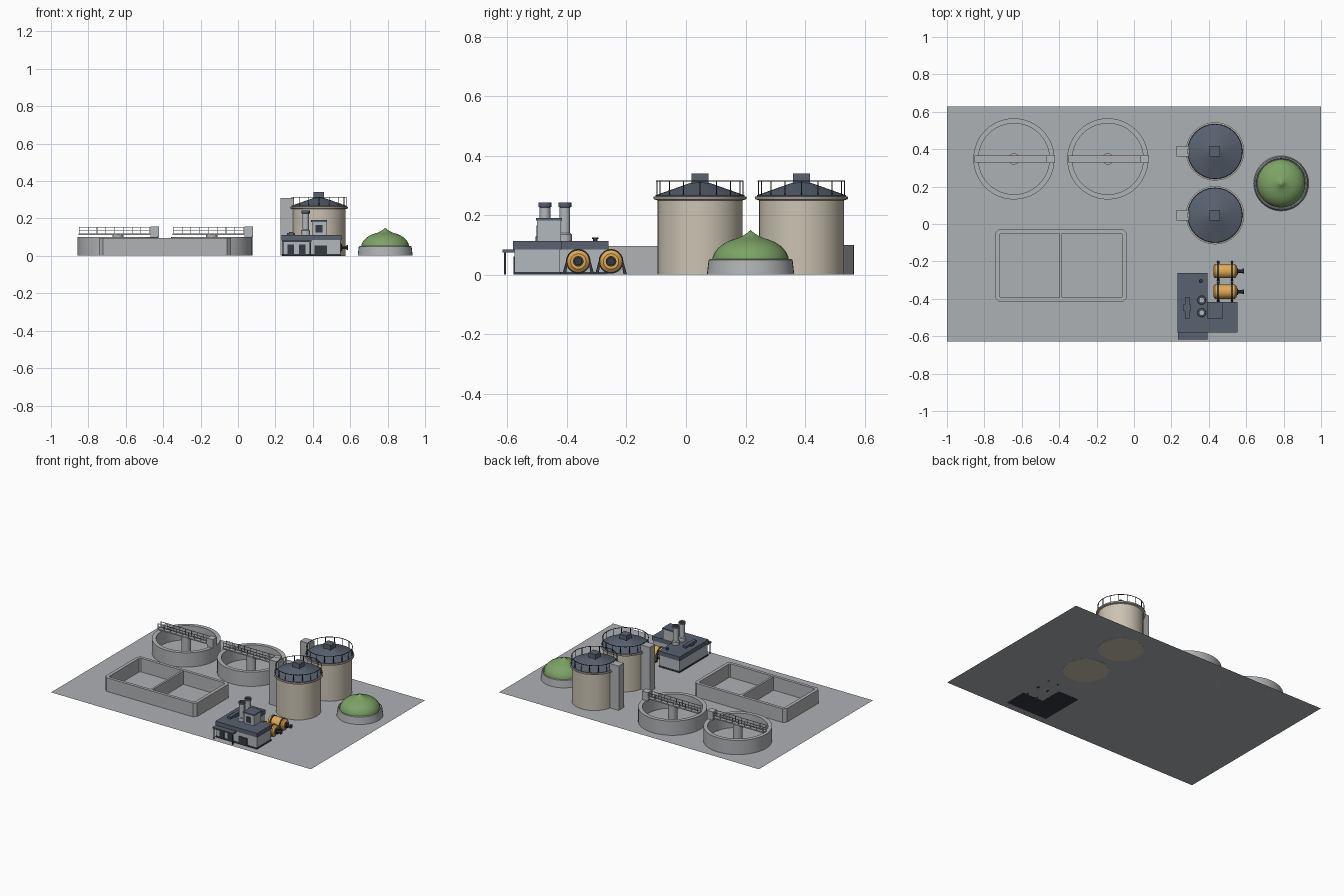
import bpy, bmesh, math
from mathutils import Vector, Matrix

if "Cube" in bpy.data.objects:
    bpy.data.objects.remove(bpy.data.objects["Cube"])


def mat(name, r, g, b):
    m = bpy.data.materials.new(name)
    m.diffuse_color = (r, g, b, 1)
    m.use_nodes = True
    m.node_tree.nodes["Principled BSDF"].inputs["Base Color"].default_value = m.diffuse_color
    return m


GROUND = mat("ground_grey", 0.42, 0.44, 0.46)
CONC = mat("concrete", 0.44, 0.45, 0.46)
BEIGE = mat("tank_beige", 0.60, 0.55, 0.45)
SLATE = mat("slate_roof", 0.10, 0.12, 0.16)
DARK = mat("dark_metal", 0.035, 0.04, 0.05)
WALL = mat("wall_light_grey", 0.45, 0.48, 0.51)
GREEN = mat("dome_green", 0.20, 0.36, 0.13)
YELLOW = mat("tank_yellow", 0.75, 0.40, 0.08)


def finish(bm, name, m, smooth=False):
    bmesh.ops.recalc_face_normals(bm, faces=bm.faces)
    me = bpy.data.meshes.new(name)
    bm.to_mesh(me)
    bm.free()
    me.materials.append(m)
    ob = bpy.data.objects.new(name, me)
    bpy.context.collection.objects.link(ob)
    if smooth:
        bpy.ops.object.select_all(action='DESELECT')
        ob.select_set(True)
        bpy.context.view_layer.objects.active = ob
        bpy.ops.object.shade_smooth_by_angle(angle=math.radians(30))
    return ob


def add_box(bm, x0, x1, y0, y1, z0, z1):
    mx = Matrix.Translation(((x0 + x1) / 2, (y0 + y1) / 2, (z0 + z1) / 2)) @ \
        Matrix.Diagonal((x1 - x0, y1 - y0, z1 - z0, 1))
    bmesh.ops.create_cube(bm, size=1, matrix=mx)


def boxes(name, m, *specs):
    bm = bmesh.new()
    for s in specs:
        add_box(bm, *s)
    return finish(bm, name, m)


def prism(name, m, pts, z0, z1):
    bm = bmesh.new()
    f = bm.faces.new([bm.verts.new((x, y, z0)) for x, y in pts])
    r = bmesh.ops.extrude_face_region(bm, geom=[f])
    bmesh.ops.translate(bm, vec=(0, 0, z1 - z0),
                        verts=[v for v in r['geom'] if isinstance(v, bmesh.types.BMVert)])
    return finish(bm, name, m)


def lathe(name, m, prof, loc, n=32, closed=False, axis='Z', smooth=True):
    """Revolve (radius, height) points; open profiles are capped, closed ones make rings."""
    bm = bmesh.new()
    rings = []
    for r, h in prof:
        if r < 1e-5:
            rings.append([bm.verts.new((0, 0, h))])
        else:
            rings.append([bm.verts.new((r * math.cos(2 * math.pi * i / n),
                                        r * math.sin(2 * math.pi * i / n), h)) for i in range(n)])
    pairs = list(zip(rings, rings[1:])) + ([(rings[-1], rings[0])] if closed else [])
    for a, b in pairs:
        for i in range(n):
            j = (i + 1) % n
            q = [a[i % len(a)], a[j % len(a)], b[j % len(b)], b[i % len(b)]]
            bm.faces.new(list(dict.fromkeys(q)))
    if not closed:
        for ring in (rings[0], rings[-1]):
            if len(ring) > 2:
                bm.faces.new(ring)
    mx = Matrix.Translation(loc)
    if axis == 'X':
        mx = mx @ Matrix.Rotation(math.pi / 2, 4, 'Y')
    bm.transform(mx)
    return finish(bm, name, m, smooth)


# Ground slab
bm = bmesh.new()
bm.faces.new([bm.verts.new(p) for p in ((-1, -.627, .001), (1, -.627, .001), (1, .627, .001), (-1, .627, .001))])
finish(bm, "ground", GROUND)

# Round settling tanks with walkway bridge
for k, cx in enumerate((-.642, -.14)):
    cy, t = .348, f"_{k + 1}"
    lathe("settler_wall" + t, CONC, [(.19, .001), (.217, .001), (.217, .1), (.19, .1)],
          (cx, cy, 0), 48, closed=True)
    lathe("settler_column" + t, CONC, [(.03, .001), (.03, .118)], (cx, cy, 0), 20)
    boxes("settler_bridge" + t, CONC, (cx - .21, cx + .215, cy - .019, cy + .019, .112, .12))
    boxes("bridge_drive_box" + t, WALL, (cx + .175, cx + .22, cy - .022, cy + .022, .1, .158))
    rails = []
    for s in (-.017, .017):
        y = cy + s
        for z in (.134, .154):
            rails.append((cx - .208, cx + .178, y - .0015, y + .0015, z - .0015, z + .0015))
        for i in range(9):
            x = cx - .206 + i * .047
            rails.append((x - .0015, x + .0015, y - .0015, y + .0015, .118, .154))
    boxes("bridge_railing" + t, WALL, *rails)


# Rectangular basin with chamfered corners
def chamfered(x0, x1, y0, y1, c):
    return [(x0 + c, y0), (x1 - c, y0), (x1, y0 + c), (x1, y1 - c),
            (x1 - c, y1), (x0 + c, y1), (x0, y1 - c), (x0, y0 + c)]


bm = bmesh.new()
outer = chamfered(-.743, -.038, -.414, -.03, .02)
inner = chamfered(-.72, -.061, -.393, -.051, .008)
loops = [[bm.verts.new((x, y, z)) for x, y in pts]
         for pts, z in ((outer, .001), (outer, .096), (inner, .096), (inner, .001))]
for a, b in zip(loops, loops[1:] + loops[:1]):
    for i in range(8):
        bm.faces.new((a[i], a[(i + 1) % 8], b[(i + 1) % 8], b[i]))
finish(bm, "basin_wall", CONC)
boxes("basin_divider", CONC, (-.399, -.385, -.395, -.049, .001, .094))

# Tall digesters with cone roof, rail and ladder shaft
for k, cy in enumerate((.388, .047)):
    cx, t = .433, f"_{k + 1}"
    lathe("digester_body" + t, BEIGE, [(.143, 0), (.143, .252)], (cx, cy, 0))
    lathe("digester_rim" + t, BEIGE, [(.143, .25), (.156, .254), (.156, .262), (.143, .264)],
          (cx, cy, 0))
    lathe("digester_roof" + t, SLATE, [(.15, .262), (.15, .267), (0, .32)], (cx, cy, 0), smooth=False)
    boxes("roof_hatch" + t, SLATE, (cx - .028, cx + .028, cy - .028, cy + .028, .3, .341))
    for z in (.29, .316):
        lathe("digester_handrail" + t, DARK,
              [(.1435, z - .003), (.147, z - .003), (.147, z), (.1435, z)], (cx, cy, 0), closed=True) \
            if z > .3 else None
    posts = []
    for i in range(16):
        a = 2 * math.pi * i / 16
        x, y = cx + .145 * math.cos(a), cy + .145 * math.sin(a)
        posts.append((x - .0017, x + .0017, y - .0017, y + .0017, .26, .315))
    boxes("handrail_posts" + t, DARK, *posts)
    boxes("ladder_shaft" + t, CONC, (.226, .298, cy - .028, cy + .028, .001, .31))

# Green gas dome on a tapered concrete base
lathe("dome_base", CONC, [(.147, .001), (.141, .05), (.135, .053), (.13, .045)], (.787, .217, 0), 40)
dome = [(.129 * math.cos(a), .045 + .083 * math.sin(a)) for a in [math.pi / 2 * i / 9 for i in range(8)]]
lathe("green_dome", GREEN, dome + [(.026, .131), (.012, .14), (0, .15)], (.787, .217, 0), 32)


# L-shaped plant building
def ell(e):
    return [(.237 - e, -.576 - e), (.549 + e, -.576 - e), (.549 + e, -.423 + e),
            (.389 + e, -.423 + e), (.389 + e, -.266 + e), (.237 - e, -.266 + e)]


prism("building_plinth", DARK, ell(.003), 0, .01)
prism("building_walls", WALL, ell(0), .01, .088)
prism("building_roof", SLATE, ell(.005), .084, .113)
boxes("canopy", SLATE, (.235, .392, -.617, -.575, .075, .085))
boxes("canopy_posts", DARK, *[(x - .003, x + .003, -.611, -.605, 0, .076) for x in (.241, .386)])
boxes("doors", DARK, (.265, .30, -.58, -.575, .005, .062), (.325, .36, -.58, -.575, .005, .062),
      (.41, .475, -.58, -.575, .005, .056))
boxes("roof_house", WALL, (.395, .472, -.5, -.42, .11, .184))
boxes("roof_house_cap", SLATE, (.391, .476, -.504, -.416, .182, .191))
boxes("roof_house_window", DARK, (.415, .452, -.503, -.499, .125, .165))
boxes("roof_air_unit", SLATE, (.272, .296, -.505, -.39, .113, .128), (.262, .306, -.465, -.43, .113, .122))
lathe("roof_vent", DARK, [(.007, .11), (.007, .12), (.011, .12), (.011, .125)], (.357, -.305, 0), 12)
for k, y in enumerate((-.407, -.474)):
    lathe(f"chimney_{k + 1}", WALL, [(.024, .11), (.024, .135), (.018, .14), (.018, .232)], (.362, y, 0), 16)
    lathe(f"chimney_cap_{k + 1}", SLATE,
          [(.013, .225), (.022, .228), (.022, .243), (.013, .243)], (.362, y, 0), 16, closed=True)

# Yellow horizontal tanks on splayed saddles
for k, y in enumerate((-.252, -.362)):
    t, z = f"_{k + 1}", .045
    lathe("fuel_tank" + t, YELLOW, [(.026, .424), (.038, .432), (.038, .54), (.026, .55)], (0, y, z), 20, axis='X')
    lathe("tank_nozzle" + t, DARK, [(.018, .545), (.018, .556), (.009, .556), (.009, .58), (.013, .58), (.013, .588)],
          (0, y, z), 12, axis='X')
    for x in (.45, .524):
        lathe("tank_strap" + t, DARK, [(.036, x - .005), (.0415, x - .005), (.0415, x + .005), (.036, x + .005)],
              (0, y, z), 20, closed=True, axis='X')
        for s in (-1, 1):
            bm = bmesh.new()
            quad = [(s * .04, .05), (s * .034, .05), (s * .042, 0), (s * .054, 0)]
            f = bm.faces.new([bm.verts.new((x - .006, y + a, b)) for a, b in quad])
            r = bmesh.ops.extrude_face_region(bm, geom=[f])
            bmesh.ops.translate(bm, vec=(.012, 0, 0),
                                verts=[v for v in r['geom'] if isinstance(v, bmesh.types.BMVert)])
            finish(bm, "tank_leg" + t, DARK)
